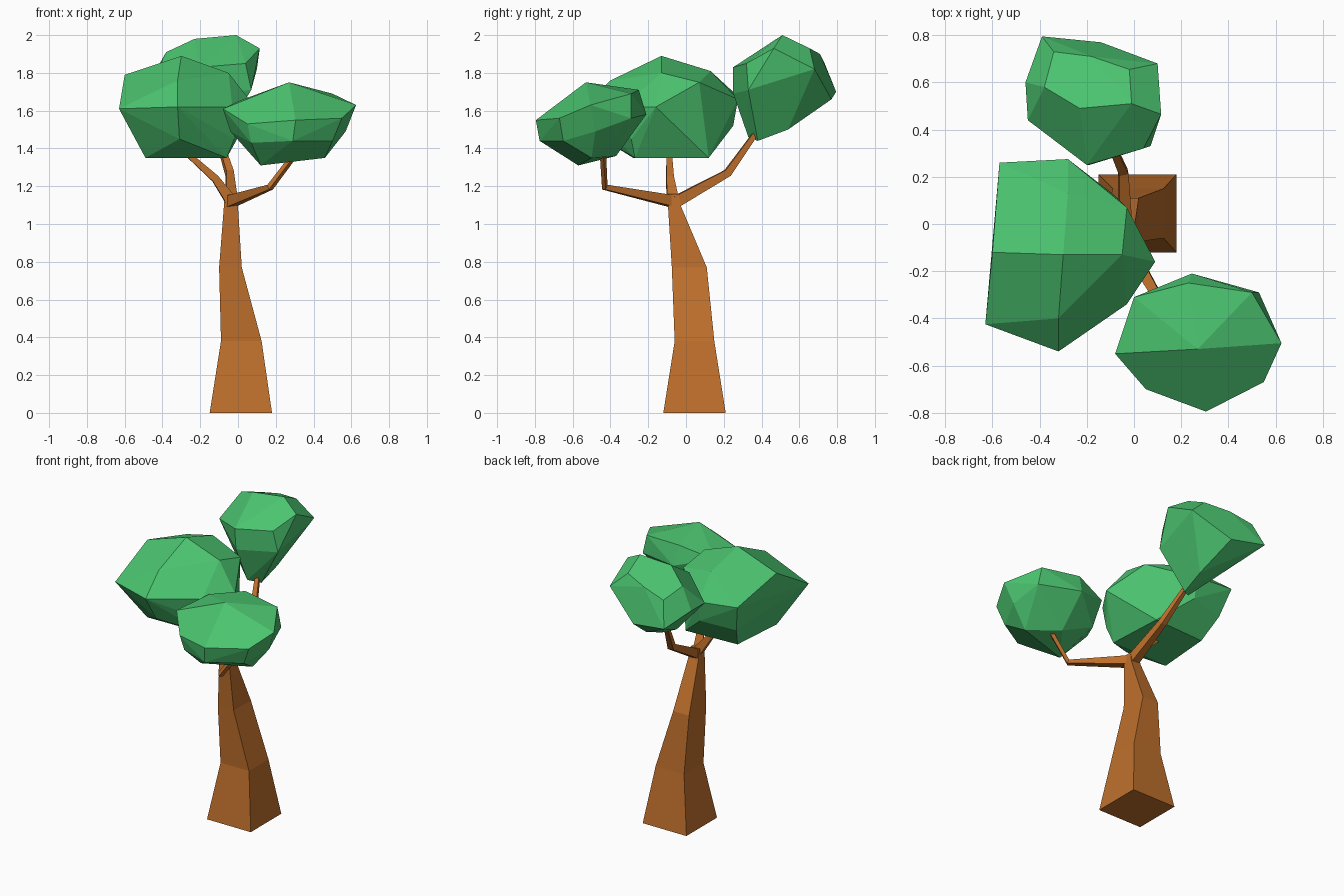
import bpy, bmesh, math
from mathutils import Vector


def material(name, color):
    m = bpy.data.materials.new(name)
    m.diffuse_color = color
    return m


BARK = material("bark", (0.52, 0.16, 0.025, 1))
LEAF = material("leaf", (0.07, 0.55, 0.16, 1))


def finish(name, bm, mat):
    bmesh.ops.recalc_face_normals(bm, faces=bm.faces)
    me = bpy.data.meshes.new(name)
    bm.to_mesh(me)
    bm.free()
    me.materials.append(mat)
    ob = bpy.data.objects.new(name, me)
    bpy.context.collection.objects.link(ob)
    return ob


def loft(name, rings):
    """Skin four-sided rings and cap both ends."""
    bm = bmesh.new()
    vs = [[bm.verts.new(p) for p in r] for r in rings]
    for a, b in zip(vs, vs[1:]):
        for i in range(4):
            j = (i + 1) % 4
            bm.faces.new((a[i], a[j], b[j], b[i]))
    bm.faces.new(vs[0][::-1])
    bm.faces.new(vs[-1])
    return finish(name, bm, BARK)


def branch(name, path):
    """Square tapered limb; path holds (x, y, z, width)."""
    pts = [Vector(p[:3]) for p in path]
    rings = []
    run = pts[-1] - pts[0]
    side = run.cross(Vector((0, 0, 1))).normalized()
    for i, p in enumerate(pts):
        d = (pts[min(i + 1, len(pts) - 1)] - pts[max(i - 1, 0)]).normalized()
        s = (side - d * side.dot(d)).normalized()
        u = s.cross(d)
        h = path[i][3] / 2
        rings.append([p + s * (a * h) + u * (b * h)
                      for a, b in ((-1, -1), (1, -1), (1, 1), (-1, 1))])
    return loft(name, rings)


def foliage(name, points):
    """Faceted leaf clump wrapped around its corner points."""
    bm = bmesh.new()
    for p in points:
        bm.verts.new(p)
    res = bmesh.ops.convex_hull(bm, input=bm.verts)
    junk = {v for v in res["geom_interior"] + res["geom_unused"]
            if isinstance(v, bmesh.types.BMVert)}
    bmesh.ops.delete(bm, geom=list(junk), context="VERTS")
    bmesh.ops.dissolve_limit(bm, angle_limit=math.radians(6),
                             verts=bm.verts, edges=bm.edges)
    return finish(name, bm, LEAF)


# trunk: x0, x1, y0, y1, z
loft("trunk", [[(a, c, z), (b, c, z), (b, d, z), (a, d, z)] for a, b, c, d, z in (
    (-0.15, 0.18, -0.12, 0.21, 0), (-0.09, 0.125, -0.06, 0.15, 0.38),
    (-0.10, 0.02, -0.075, 0.11, 0.77), (-0.075, 0.0, -0.095, -0.025, 1.09),
    (-0.07, -0.005, -0.095, -0.04, 1.16))])

# branches
branch("front_branch", [(-0.04, -0.07, 1.12, 0.06), (0.17, -0.43, 1.195, 0.028),
                        (0.31, -0.44, 1.38, 0.024)])
branch("left_branch", [(-0.035, -0.07, 1.12, 0.06), (-0.12, -0.085, 1.24, 0.04),
                       (-0.30, -0.09, 1.40, 0.025)])
branch("back_branch", [(-0.035, -0.05, 1.12, 0.06), (-0.045, 0.22, 1.27, 0.04),
                       (-0.12, 0.39, 1.51, 0.024)])

# left leaf clump: crown, belt, underside
foliage("left_foliage", [
    (-0.3, -0.13, 1.89), (-0.6, -0.12, 1.79), (-0.05, -0.13, 1.80),
    (-0.32, -0.4, 1.76), (-0.28, 0.13, 1.81), (-0.03, 0.07, 1.75),
    (0.09, -0.16, 1.62), (-0.03, -0.34, 1.62), (-0.32, -0.54, 1.62),
    (-0.63, -0.425, 1.61), (-0.57, 0.26, 1.69), (-0.28, 0.275, 1.66),
    (-0.31, -0.44, 1.45), (-0.56, -0.33, 1.48), (-0.02, -0.29, 1.45),
    (-0.28, 0.25, 1.52), (-0.52, 0.2, 1.5), (-0.49, -0.28, 1.35),
    (-0.06, -0.27, 1.35), (-0.46, 0.1, 1.35), (-0.08, 0.12, 1.35)])

# front leaf clump
foliage("front_foliage", [
    (0.27, -0.53, 1.75), (0.23, -0.25, 1.71), (0.5, -0.29, 1.69),
    (0.0, -0.31, 1.65), (-0.08, -0.55, 1.61), (0.625, -0.505, 1.63),
    (0.305, -0.795, 1.55), (0.05, -0.7, 1.53), (0.55, -0.67, 1.56),
    (0.245, -0.21, 1.58), (0.53, -0.29, 1.56), (0.29, -0.775, 1.44),
    (0.07, -0.68, 1.43), (0.5, -0.65, 1.44), (-0.04, -0.5, 1.49),
    (0.57, -0.48, 1.49), (0.12, -0.57, 1.31), (0.46, -0.5, 1.35),
    (0.27, -0.37, 1.36), (0.04, -0.35, 1.46)])

# back leaf clump
foliage("back_foliage", [
    (-0.01, 0.51, 2.0), (-0.23, 0.49, 1.98), (-0.02, 0.655, 1.93),
    (-0.18, 0.71, 1.90), (-0.34, 0.73, 1.86), (-0.38, 0.58, 1.91),
    (0.115, 0.465, 1.93), (0.1, 0.68, 1.82), (-0.39, 0.795, 1.70),
    (-0.14, 0.77, 1.66), (-0.46, 0.6, 1.77), (-0.45, 0.44, 1.76),
    (-0.2, 0.25, 1.83), (-0.19, 0.25, 1.69), (0.04, 0.32, 1.85),
    (0.07, 0.33, 1.71), (-0.16, 0.33, 1.46), (-0.09, 0.38, 1.44),
    (-0.08, 0.54, 1.5)])
